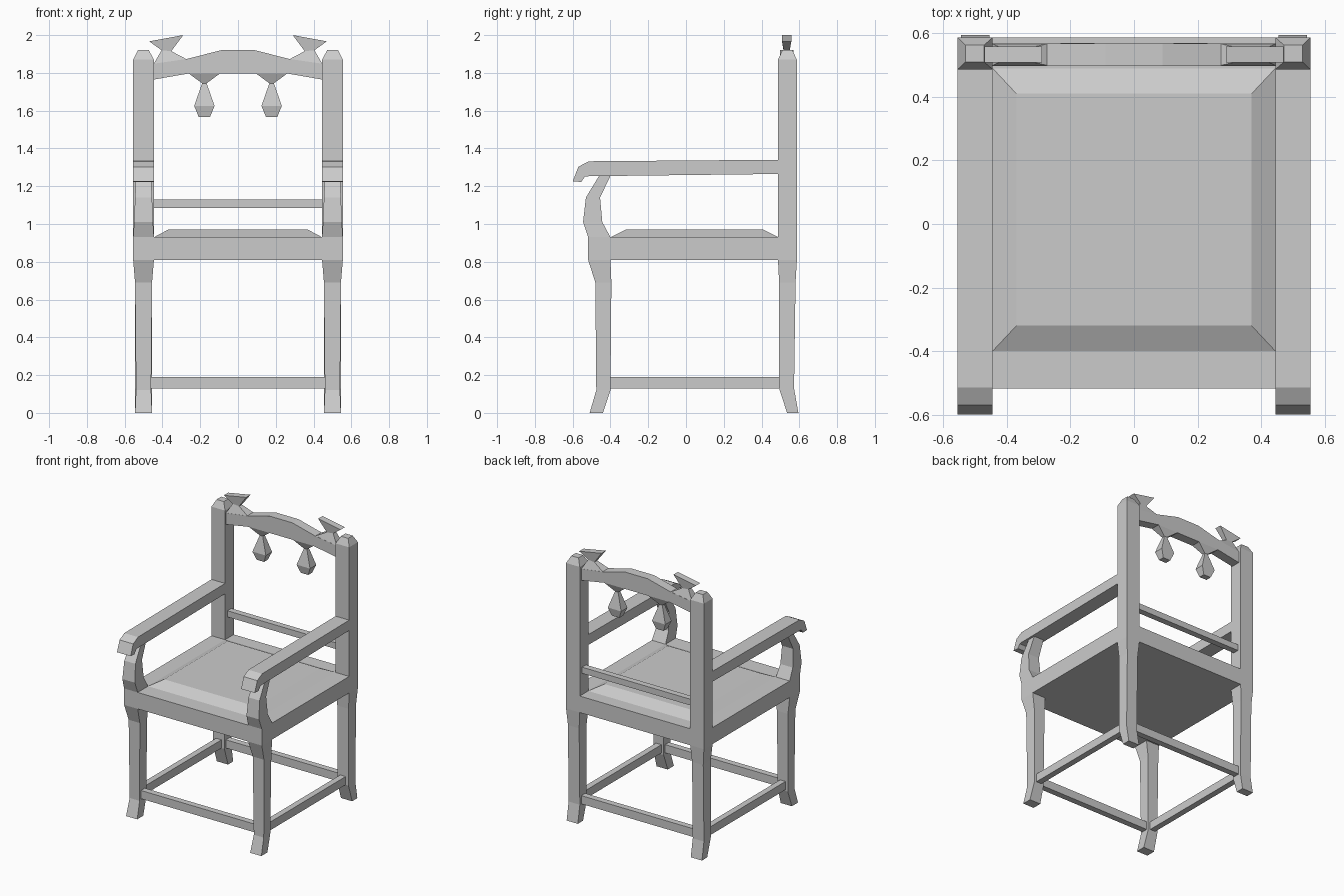
import bpy, bmesh

if "Cube" in bpy.data.objects:
    bpy.data.objects.remove(bpy.data.objects["Cube"])


def finish(name, bm, mirror):
    bmesh.ops.recalc_face_normals(bm, faces=bm.faces)
    me = bpy.data.meshes.new(name)
    bm.to_mesh(me)
    bm.free()
    ob = bpy.data.objects.new(name, me)
    bpy.context.collection.objects.link(ob)
    if mirror:
        ob.modifiers.new("Mirror", 'MIRROR').use_axis[0] = True
    return ob


def loft(name, sections, mirror=False):
    """Stack of rectangles (x0, x1, y0, y1, z at x0, z at x1), capped at both ends."""
    bm = bmesh.new()
    rings = []
    for x0, x1, y0, y1, za, *zb in sections:
        zc = zb[0] if zb else za
        rings.append([bm.verts.new(p) for p in
                      ((x0, y0, za), (x1, y0, zc), (x1, y1, zc), (x0, y1, za))])
    for a, b in zip(rings, rings[1:]):
        for i in range(4):
            j = (i + 1) % 4
            bm.faces.new((a[i], a[j], b[j], b[i]))
    bm.faces.new(rings[0])
    bm.faces.new(rings[-1])
    return finish(name, bm, mirror)


def box(name, x0, x1, y0, y1, z0, z1, mirror=False):
    return loft(name, [(x0, x1, y0, y1, z0), (x0, x1, y0, y1, z1)], mirror)


def strip(name, pairs, place, lo, hi, mirror=False):
    """Bar made of paired lower/upper profile points, extruded from lo to hi."""
    bm = bmesh.new()
    rings = [[bm.verts.new(place(*p, d)) for p, d in
              ((a, lo), (b, lo), (b, hi), (a, hi))] for a, b in pairs]
    for a, b in zip(rings, rings[1:]):
        for i in range(4):
            j = (i + 1) % 4
            bm.faces.new((a[i], a[j], b[j], b[i]))
    bm.faces.new(rings[0])
    bm.faces.new(rings[-1])
    return finish(name, bm, mirror)


# Back posts with flared feet and chamfered tops
loft("back_post", [
    (.455, .545, .535, .595, 0), (.455, .545, .493, .572, .13),
    (.455, .545, .493, .58, .69), (.445, .555, .487, .587, .81),
    (.445, .555, .487, .587, 1.87), (.472, .53, .51, .563, 1.92)], True)

# Front legs running up into the curved arm supports
loft("front_leg", [
    (.455, .545, -.51, -.44, 0), (.46, .54, -.475, -.40, .12),
    (.455, .545, -.48, -.395, .69), (.445, .555, -.518, -.40, .81),
    (.445, .555, -.518, -.40, .93), (.45, .55, -.545, -.443, 1.01),
    (.455, .545, -.53, -.455, 1.14), (.46, .54, -.46, -.40, 1.255)], True)

# Arm rests with drooping front ends
strip("arm_rest", [
    ((.49, 1.265), (.49, 1.34)), ((-.515, 1.253), (-.515, 1.332)),
    ((-.535, 1.25), (-.57, 1.303)), ((-.555, 1.223), (-.6, 1.225))],
    lambda y, z, x: (x, y, z), .445, .555, True)

# Seat frame and bevelled seat
box("seat_rail_side", .445, .555, -.40, .487, .81, .93, True)
box("seat_rail_front", -.445, .445, -.518, -.40, .81, .93)
box("seat_rail_back", -.445, .445, .487, .587, .81, .93)
loft("seat", [
    (-.445, .445, -.40, .49, .81), (-.445, .445, -.40, .49, .93),
    (-.37, .37, -.32, .41, .97)])

# Floor stretchers and lower back rail
box("stretcher_front", -.465, .465, -.46, -.415, .13, .19)
box("stretcher_back", -.465, .465, .51, .555, .13, .19)
box("stretcher_side", .478, .522, -.41, .50, .13, .19, True)
box("back_rail", -.45, .45, .515, .56, 1.085, 1.13)

# Arched crest rail
half = [((.09, 1.797), (.09, 1.92)), ((.26, 1.797), (.27, 1.874)),
        ((.45, 1.764), (.45, 1.848))]
flip = [tuple((-x, z) for x, z in pair) for pair in reversed(half)]
strip("crest_rail", flip + half, lambda x, z, y: (x, y, z), .498, .568)

# Flared horns on the crest
loft("crest_horn", [
    (.268, .448, .498, .568, 1.87, 1.845), (.353, .405, .517, .549, 1.915, 1.92),
    (.29, .47, .508, .558, 2.0, 1.967)], True)

# Hanging drops under the crest
c, d = .178, .533
loft("crest_drop", [
    (c - w, c + w, d - t, d + t, z) for w, t, z in
    ((.083, .035, 1.797), (.012, .012, 1.745), (.054, .036, 1.625), (.03, .022, 1.567))], True)
